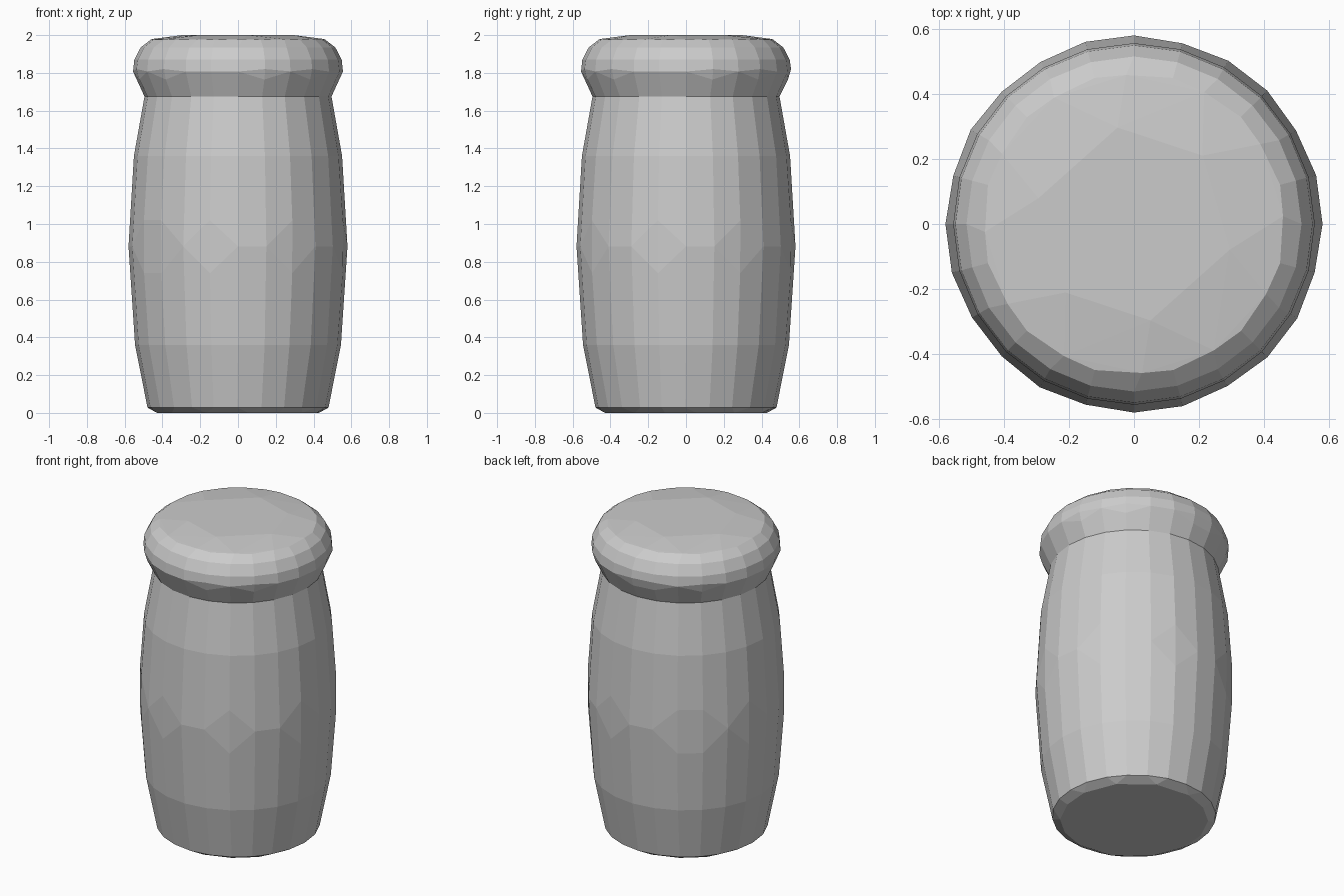
import bpy, bmesh, math

if "Cube" in bpy.data.objects:
    bpy.data.objects.remove(bpy.data.objects["Cube"])

SIDES = 24


def lathe(name, profile, ratio):
    """Revolve (radius, z) points, close both ends, then facet by decimation."""
    bm = bmesh.new()
    rings = []
    for r, z in profile:
        rings.append([bm.verts.new((r * math.cos(2 * math.pi * i / SIDES),
                                    r * math.sin(2 * math.pi * i / SIDES), z))
                      for i in range(SIDES)])
    for low, high in zip(rings, rings[1:]):
        for i in range(SIDES):
            j = (i + 1) % SIDES
            bm.faces.new((low[i], low[j], high[j], high[i]))
    bm.faces.new(rings[0][::-1])
    bm.faces.new(rings[-1])
    mesh = bpy.data.meshes.new(name)
    bm.to_mesh(mesh)
    bm.free()
    obj = bpy.data.objects.new(name, mesh)
    bpy.context.collection.objects.link(obj)
    # Irregular low-poly facets
    dec = obj.modifiers.new("facets", 'DECIMATE')
    dec.ratio = ratio
    return obj


# Bulging jar body
lathe("jar_body", [(0.43, 0.0), (0.475, 0.025), (0.498, 0.10), (0.545, 0.36),
                   (0.574, 0.74), (0.575, 1.02), (0.551, 1.36),
                   (0.495, 1.675)], 0.75)

# Rounded overhanging lid
lathe("lid", [(0.495, 1.675), (0.540, 1.765), (0.556, 1.82), (0.549, 1.87),
              (0.515, 1.935), (0.465, 1.975), (0.40, 1.987),
              (0.29, 2.0)], 0.70)
